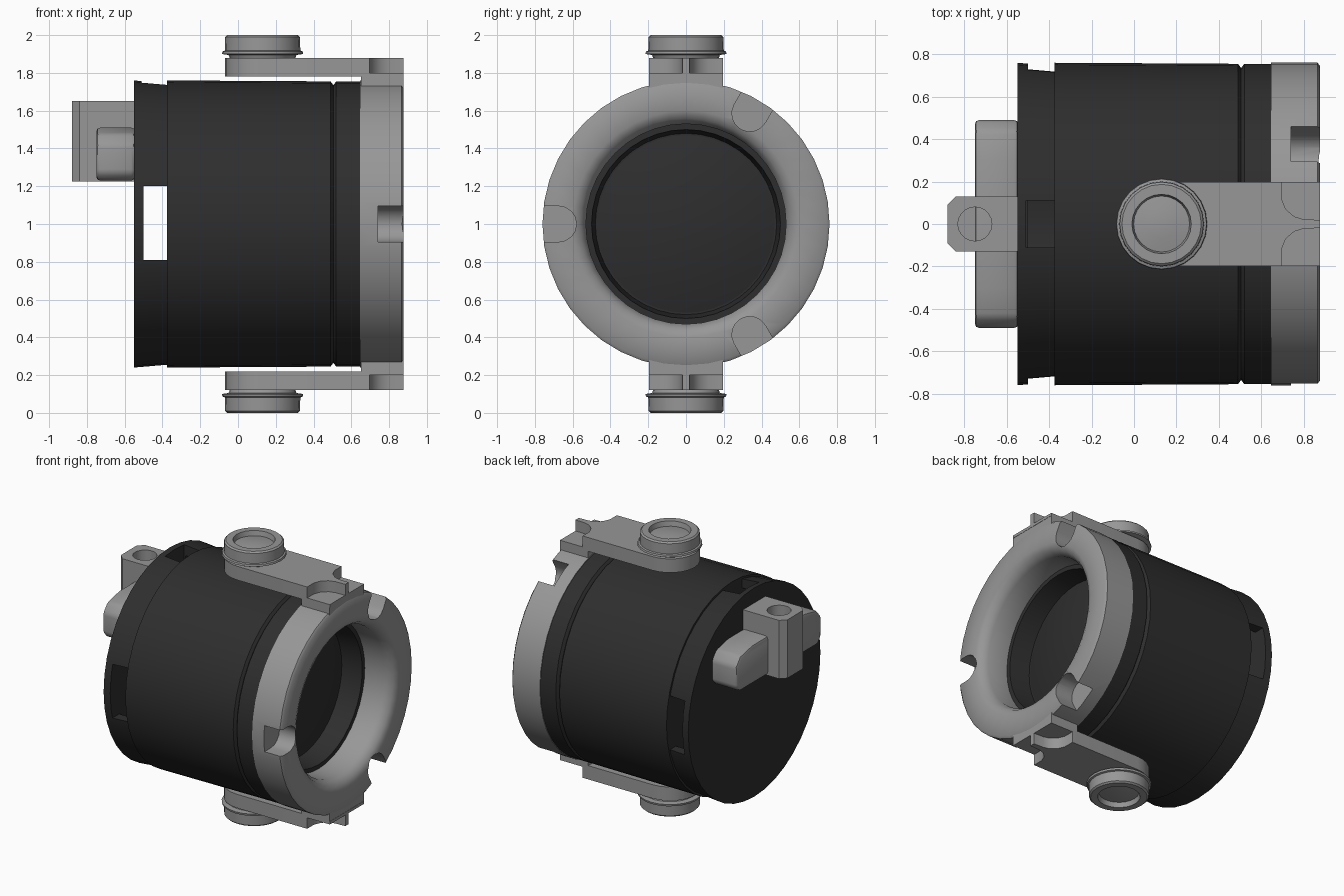
import bpy, bmesh, math
from mathutils import Matrix, Vector

if "Cube" in bpy.data.objects:
    bpy.data.objects.remove(bpy.data.objects["Cube"])


def material(name, v):
    m = bpy.data.materials.new(name)
    m.diffuse_color = (v, v, v, 1)
    m.use_nodes = True
    m.node_tree.nodes["Principled BSDF"].inputs["Base Color"].default_value = m.diffuse_color
    return m


dark = material("dark_housing", 0.027)
grey = material("mid_grey_metal", 0.31)


def finish(name, bm, mat=grey):
    bmesh.ops.remove_doubles(bm, verts=bm.verts, dist=1e-5)
    bmesh.ops.recalc_face_normals(bm, faces=bm.faces)
    me = bpy.data.meshes.new(name)
    bm.to_mesh(me)
    bm.free()
    ob = bpy.data.objects.new(name, me)
    bpy.context.collection.objects.link(ob)
    me.materials.append(mat)
    return ob


def lathe(name, profile, axis, centre, seg=40, mat=grey, closed=False):
    """Revolve (along, radius) points round the x or z axis."""
    bm = bmesh.new()
    rings = []
    for a, r in profile:
        ring = []
        for i in range(seg):
            t = 2 * math.pi * i / seg
            u, v = r * math.cos(t), r * math.sin(t)
            p = Vector((a, u, v)) if axis == 'x' else Vector((u, v, a))
            ring.append(bm.verts.new(p + Vector(centre)))
        rings.append(ring)
    pairs = list(zip(rings, rings[1:] + rings[:1]))
    for p, q in pairs if closed else pairs[:-1]:
        for i in range(seg):
            j = (i + 1) % seg
            bm.faces.new((p[i], p[j], q[j], q[i]))
    return finish(name, bm, mat)


def extrude(name, outline, to3d, lo, hi, mat=grey):
    """Prism from a 2D outline; to3d places (u, v, depth) in space."""
    bm = bmesh.new()
    a = [bm.verts.new(to3d(u, v, lo)) for u, v in outline]
    b = [bm.verts.new(to3d(u, v, hi)) for u, v in outline]
    bm.faces.new(a)
    bm.faces.new(b)
    n = len(a)
    for i in range(n):
        j = (i + 1) % n
        bm.faces.new((a[i], a[j], b[j], b[i]))
    return finish(name, bm, mat)


def box(name, x, y, z, mat=grey):
    return extrude(name, [(x[0], y[0]), (x[1], y[0]), (x[1], y[1]), (x[0], y[1])],
                   lambda u, v, d: (u, v, d), *z, mat)


def cut(ob, cutter):
    mod = ob.modifiers.new("cut", 'BOOLEAN')
    mod.operation = 'DIFFERENCE'
    mod.solver = 'EXACT'
    mod.object = cutter
    bpy.context.view_layer.objects.active = ob
    bpy.ops.object.modifier_apply(modifier=mod.name)
    bpy.data.objects.remove(cutter)


def bevel(ob, width, segments=2):
    mod = ob.modifiers.new("bevel", 'BEVEL')
    mod.width, mod.segments, mod.limit_method = width, segments, 'ANGLE'
    bpy.context.view_layer.objects.active = ob
    bpy.ops.object.modifier_apply(modifier=mod.name)


def mirror_down(ob, name):
    """Copy a part to the underside, mirrored about z = 1."""
    me = ob.data.copy()
    me.transform(Matrix.Translation((0, 0, 2)) @ Matrix.Diagonal((1, 1, -1, 1)))
    me.flip_normals()
    bpy.context.collection.objects.link(bpy.data.objects.new(name, me))


C = (0, 0, 1)

# Main drum with a groove and front collar, hollow at the lens
lathe("housing_drum", [(-.375, 0), (-.375, .76), (.49, .755), (.505, .735), (.52, .755),
                       (.65, .755), (.65, .5), (.5, .48), (.5, 0)], 'x', C, mat=dark)
lathe("lens_dome", [(.57, 0), (.565, .12), (.55, .25), (.525, .38), (.5, .47)],
      'x', C, mat=dark)

# Rear cover: plate with a rim, slotted at both sides and the top
rear = lathe("rear_cover", [(-.55, 0), (-.55, .76), (-.375, .745), (-.375, .68),
                            (-.5, .68), (-.5, 0)], 'x', C, mat=dark)
cut(rear, box("side_slot", (-.5, -.36), (-.9, .9), (.81, 1.2), dark))
cut(rear, box("top_slot", (-.51, -.36), (-.11, .11), (1.5, 1.9), dark))

# Front ring with three U-shaped slots
ring = lathe("front_ring", [(.645, .53), (.645, .76), (.865, .76), (.877, .745),
                            (.877, .6), (.86, .56), (.81, .53)], 'x', C, closed=True)
for deg in (60, 180, 300):
    t = math.radians(deg)
    shape = [(.9, -.095), (.9, .095)] + [
        (.675 + .095 * math.cos(a), .095 * math.sin(a))
        for a in (math.pi * (.5 + k / 8) for k in range(9))]
    cut(ring, extrude("ring_slot", shape, lambda u, v, d: (
        d, u * math.cos(t) - v * math.sin(t), 1 + u * math.sin(t) + v * math.cos(t)), .74, .95))

# Yoke arms, with corner pockets either side of a centre rib
flat = lambda u, v, d: (u, v, d)
outline = [(.877, -.197), (.877, .197)] + [
    (.13 + .2 * math.cos(a), .197 * math.sin(a))
    for a in (math.pi * (.5 + k / 12) for k in range(13))]
arm = extrude("yoke_arm_top", outline, flat, 1.78, 1.88)
for s in (1, -1):
    pocket = [(.695, .25), (.695, .12), (.715, .07), (.755, .035), (.8, .022),
              (.9, .018), (.9, .25)]
    cut(arm, extrude("arm_pocket", [(x, s * y) for x, y in pocket], flat, 1.80, 1.95))
block = box("yoke_mount_top", (.65, .875), (-.197, .197), (1.62, 1.785))

# Pivot knobs with a flange and dished cap
knob = lathe("pivot_knob_top", [(1.87, 0), (1.87, .17), (1.895, .18), (1.9, .215), (1.914, .212),
                                (1.918, .2), (1.99, .198), (2.0, .187), (2.0, .14),
                                (1.965, .132), (1.975, .07), (1.98, 0)],
             'z', (.13, 0, 0), seg=24)

# Rear hanger: crossbar with sloping ends and a drilled centre block
bar = extrude("rear_crossbar", [(-.49, 1.27), (-.45, 1.23), (.45, 1.23), (.49, 1.27),
                                (.49, 1.42), (.44, 1.48), (.3, 1.51), (-.3, 1.51),
                                (-.44, 1.48), (-.49, 1.42)],
              lambda u, v, d: (d, u, v), -.75, -.545)
bevel(bar, .02)
hanger = extrude("rear_hanger_block", [(-.545, -.13), (-.545, .13), (-.84, .13), (-.88, .09),
                                       (-.88, -.09), (-.84, -.13)], flat, 1.225, 1.65)
cut(hanger, lathe("bolt_hole", [(1.5, 0), (1.5, .08), (1.7, .08), (1.7, 0)],
                  'z', (-.75, 0, 0), seg=20))

# Smooth shading with crisp edges, then the lower yoke half
for ob in bpy.context.collection.objects:
    ob.select_set(True)
    bpy.context.view_layer.objects.active = ob
bpy.ops.object.shade_smooth_by_angle(angle=math.radians(40))
mirror_down(arm, "yoke_arm_bottom")
mirror_down(block, "yoke_mount_bottom")
mirror_down(knob, "pivot_knob_bottom")
